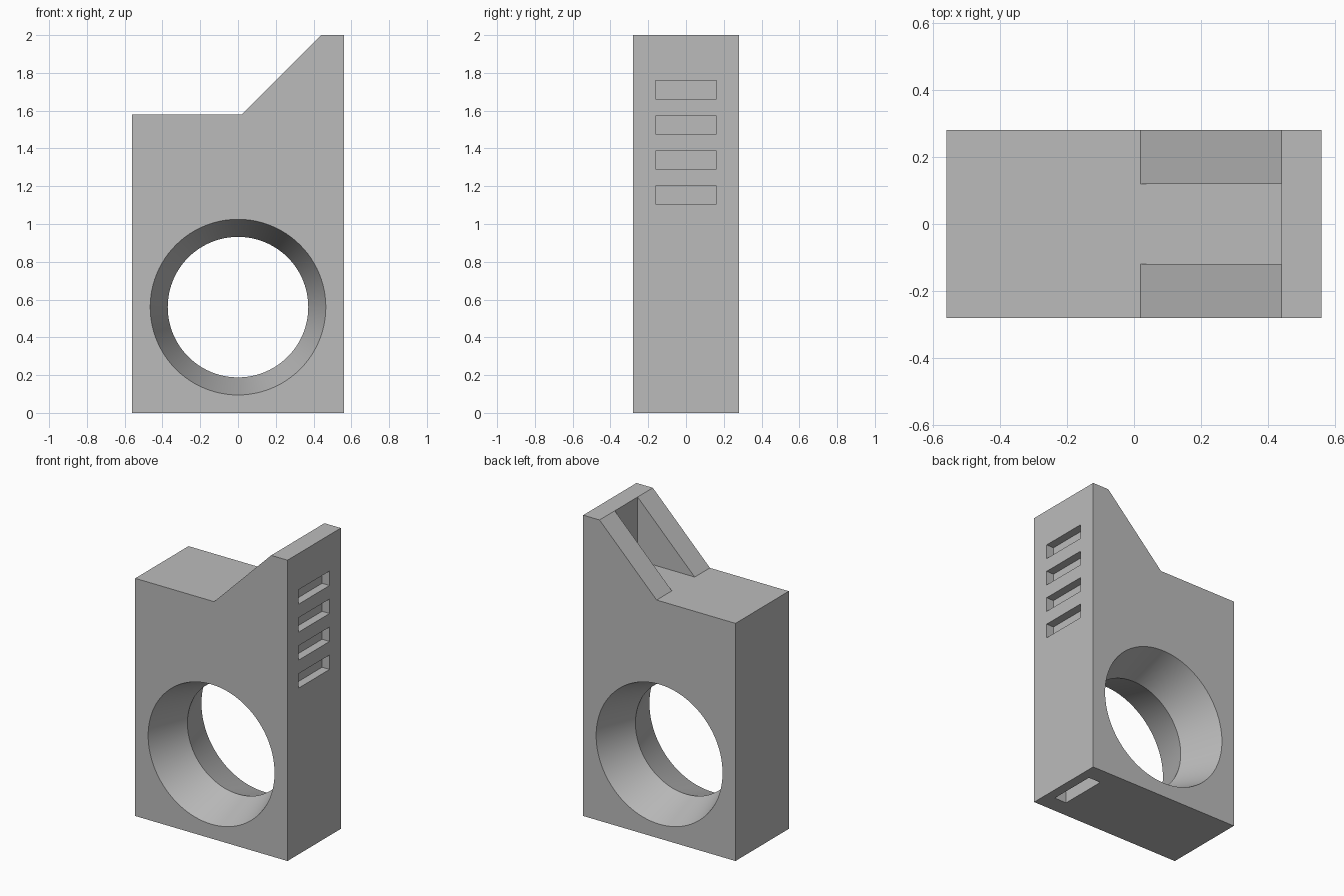
import bpy
import bmesh
import math

cube = bpy.data.objects.get("Cube")
if cube:
    bpy.data.objects.remove(cube, do_unlink=True)

grey = bpy.data.materials.new("plain grey")
grey.use_nodes = True
grey.diffuse_color = (0.5, 0.5, 0.5, 1)
grey.node_tree.nodes["Principled BSDF"].inputs["Base Color"].default_value = (0.5, 0.5, 0.5, 1)

HALF_W, HALF_D = 0.56, 0.28
SHOULDER, TOP = 1.58, 2.0
HOLE_Z = 0.56


def finish(name, bm):
    bmesh.ops.recalc_face_normals(bm, faces=bm.faces)
    mesh = bpy.data.meshes.new(name)
    bm.to_mesh(mesh)
    bm.free()
    mesh.materials.append(grey)
    obj = bpy.data.objects.new(name, mesh)
    bpy.context.collection.objects.link(obj)
    return obj


def extrude_profile(name, points, half_depth):
    """Extrude an (x, z) outline along y."""
    bm = bmesh.new()
    face = bm.faces.new([bm.verts.new((x, -half_depth, z)) for x, z in points])
    new = bmesh.ops.extrude_face_region(bm, geom=[face])["geom"]
    verts = [v for v in new if isinstance(v, bmesh.types.BMVert)]
    bmesh.ops.translate(bm, verts=verts, vec=(0, 2 * half_depth, 0))
    return finish(name, bm)


def box(name, x0, x1, z0, z1, half_depth):
    return extrude_profile(name, [(x0, z0), (x1, z0), (x1, z1), (x0, z1)], half_depth)


def hourglass(name, rings, sides=96):
    """Closed solid of revolution around a y axis through the bore centre."""
    bm = bmesh.new()
    loops = []
    for y, r in rings:
        angles = [2 * math.pi * i / sides for i in range(sides)]
        loops.append([bm.verts.new((r * math.cos(a), y, HOLE_Z + r * math.sin(a)))
                      for a in angles])
    for a, b in zip(loops, loops[1:]):
        for i in range(sides):
            j = (i + 1) % sides
            bm.faces.new((a[i], a[j], b[j], b[i]))
    bm.faces.new(loops[0])
    bm.faces.new(loops[-1])
    return finish(name, bm)


# Main block with the raised, sloping back wall
body = extrude_profile("body", [(-HALF_W, 0), (HALF_W, 0), (HALF_W, TOP),
                                (0.44, TOP), (0.02, SHOULDER), (-HALF_W, SHOULDER)], HALF_D)

# Bore flaring outward to both faces; the ends overshoot at the same taper
taper = (0.465 - 0.372) / HALF_D
reach = HALF_D + 0.05
flare = 0.372 + taper * reach
cutters = [hourglass("bore_cutter", [(-reach, flare), (0, 0.372), (reach, flare)])]

# Open channel between the two sloping cheeks
cutters.append(box("channel_cutter", -0.1, 0.44, SHOULDER, TOP + 0.1, 0.12))

# Row of shallow vents in the tall wall
for i in range(4):
    z = 1.153 + i * 0.186
    cutters.append(box(f"vent_cutter_{i + 1}", 0.505, 0.65, z - 0.048, z + 0.048, 0.162))

# Slot in the underside
cutters.append(box("base_slot_cutter", 0.405, 0.495, -0.1, 0.1, 0.162))

# Apply the cuts, then remove the helpers
bpy.context.view_layer.objects.active = body
body.select_set(True)
for cutter in cutters:
    cutter.hide_render = True
    mod = body.modifiers.new(cutter.name, "BOOLEAN")
    mod.operation = "DIFFERENCE"
    mod.solver = "EXACT"
    mod.object = cutter
    bpy.ops.object.modifier_apply(modifier=mod.name)
    bpy.data.objects.remove(cutter, do_unlink=True)

bpy.ops.object.shade_smooth_by_angle(angle=math.radians(20))
